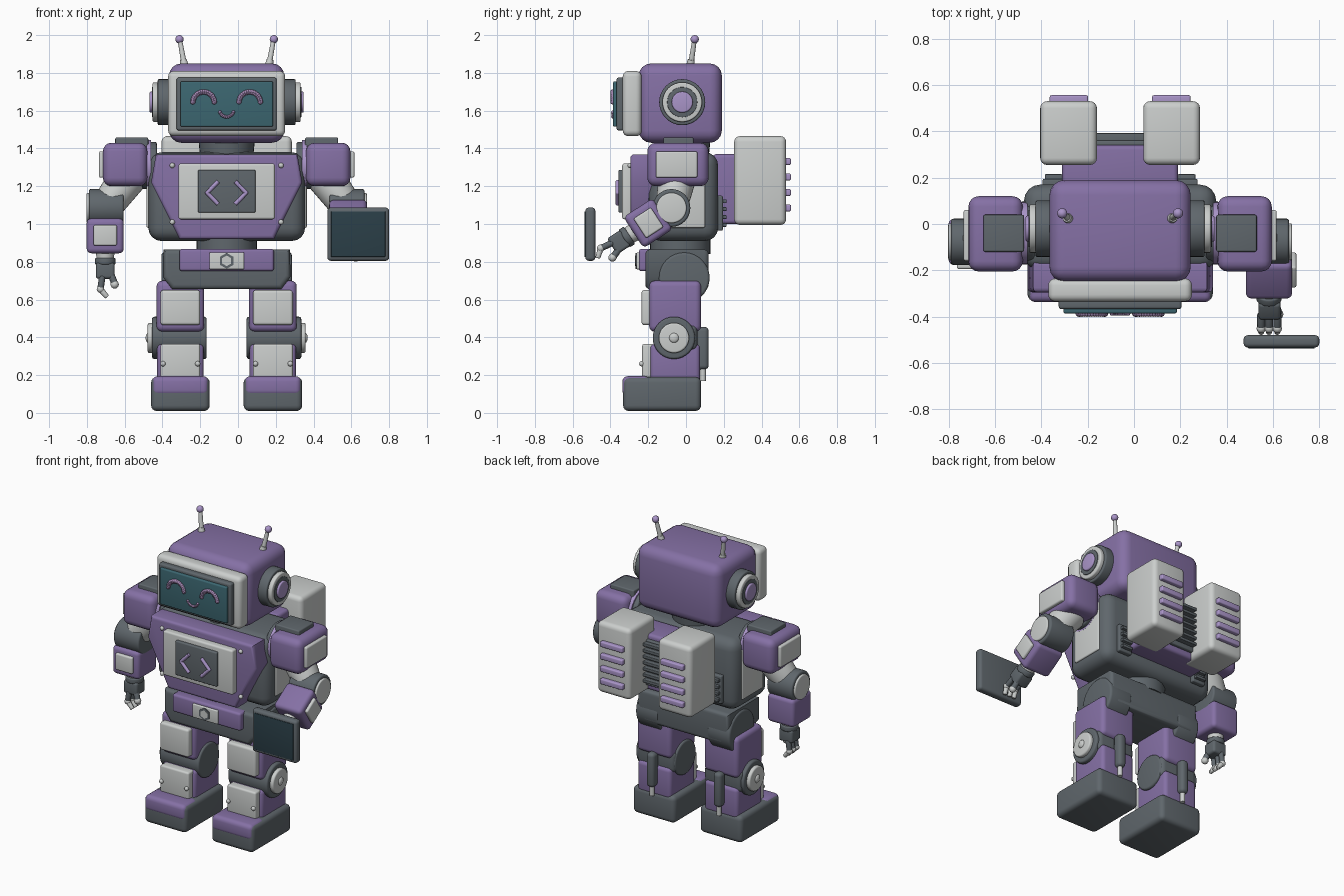
import bpy, bmesh
from math import radians, pi, sin, cos
from mathutils import Matrix, Vector

if "Cube" in bpy.data.objects:
    bpy.data.objects.remove(bpy.data.objects["Cube"])

def material(name, r, g, b):
    m = bpy.data.materials.new(name)
    m.use_nodes = True
    m.diffuse_color = (r, g, b, 1)
    m.node_tree.nodes["Principled BSDF"].inputs["Base Color"].default_value = (r, g, b, 1)
    return m

PURPLE = material("purple", .235, .163, .376)
LILAC = material("lilac", .40, .30, .58)
WHITE = material("off white", .60, .62, .61)
DARK = material("slate grey", .115, .135, .15)
TEAL = material("teal screen", .045, .135, .165)
NAVY = material("dark screen", .024, .05, .065)
PINK = material("pink lilac", .36, .24, .44)

BODY = Matrix.Translation((-.06, 0, 0))  # body centre line

def finish(bm, name, mat, frame):
    bmesh.ops.recalc_face_normals(bm, faces=bm.faces)
    me = bpy.data.meshes.new(name)
    bm.to_mesh(me)
    bm.free()
    for p in me.polygons:
        p.use_smooth = True
    me.set_sharp_from_angle(angle=radians(38))
    me.materials.append(mat)
    ob = bpy.data.objects.new(name, me)
    ob.matrix_world = frame
    bpy.context.collection.objects.link(ob)
    return ob

def round_edges(bm, r, angle=30):
    if r:
        es = [e for e in bm.edges if e.calc_face_angle(0) > radians(angle)]
        bmesh.ops.bevel(bm, geom=es, offset=r, segments=4, profile=.5, affect='EDGES', clamp_overlap=True)

def box(name, mat, x, y, z, r=.01, frame=BODY):
    """Rounded box from (low, high) pairs."""
    bm = bmesh.new()
    bmesh.ops.create_cube(bm, size=1)
    for v in bm.verts:
        v.co = [(a + b) / 2 + c * abs(b - a) for (a, b), c in zip((x, y, z), v.co)]
    round_edges(bm, r)
    return finish(bm, name, mat, frame)

def side(s, a, b):
    return tuple(sorted((s * a, s * b)))

def prism(name, mat, half, y0, y1, r):
    """Symmetric front outline (x, z) extruded along y."""
    pts = half + [(-x, z) for x, z in reversed(half)]
    bm = bmesh.new()
    f = bm.faces.new([bm.verts.new((x, y0, z)) for x, z in pts])
    ext = bmesh.ops.extrude_face_region(bm, geom=[f])
    for v in ext["geom"]:
        if isinstance(v, bmesh.types.BMVert):
            v.co.y = y1
    round_edges(bm, r, 10)
    return finish(bm, name, mat, BODY)

def rod(name, mat, a, b, r, r2=None, bev=0, frame=BODY, n=32):
    """Cylinder or cone between two points."""
    a, b = Vector(a), Vector(b)
    bm = bmesh.new()
    bmesh.ops.create_cone(bm, cap_ends=True, segments=n, radius1=r, radius2=r if r2 is None else r2, depth=(b - a).length)
    round_edges(bm, bev, 50)
    turn = (b - a).to_track_quat('Z', 'Y').to_matrix().to_4x4()
    bm.transform(Matrix.Translation((a + b) / 2) @ turn)
    return finish(bm, name, mat, frame)

def balls(name, mat, centres, r, scale=(1, 1, 1), n=12, frame=BODY):
    bm = bmesh.new()
    for c in centres:
        bmesh.ops.create_uvsphere(bm, u_segments=n, v_segments=n // 2 + 2, radius=r,
                                  matrix=Matrix.Translation(c) @ Matrix.Diagonal((*scale, 1)))
    return finish(bm, name, mat, frame)

def arc(cx, cz, r, a0, a1, n):
    return [(cx + r * cos(radians(a0 + (a1 - a0) * i / n)), -.387,
             cz + r * sin(radians(a0 + (a1 - a0) * i / n))) for i in range(n + 1)]

# Head and face
box("head", PURPLE, (-.305, .305), (-.25, .19), (1.43, 1.85), .065)
box("face_plate", WHITE, (-.31, .31), (-.335, -.235), (1.465, 1.81), .03)
box("screen_frame", DARK, (-.265, .265), (-.368, -.32), (1.495, 1.775), .012)
box("face_screen", TEAL, (-.245, .245), (-.386, -.35), (1.515, 1.755), .008)
for s in (-1, 1):
    balls("eye_arc", PINK, arc(s * .122, 1.642, .057, 5, 175, 16), .014, n=8)
balls("mouth_arc", PINK, arc(0, 1.605, .038, 200, 340, 10), .009, n=8)
rod("neck", DARK, (0, -.02, 1.35), (0, -.02, 1.45), .14, .15)

for s in (-1, 1):
    # Ears
    ear = lambda name, mat, x0, x1, r, b=.008: rod(name, mat, (s * x0, -.02, 1.645), (s * x1, -.02, 1.645), r, bev=b)
    ear("ear_base", DARK, .29, .365, .122)
    ear("ear_ring", WHITE, .36, .392, .105)
    ear("ear_inset", DARK, .38, .396, .08, .003)
    ear("ear_button", LILAC, .385, .408, .056)
    # Antennas
    rod("antenna_socket", WHITE, (s * .222, .023, 1.83), (s * .23, .027, 1.87), .024, .018)
    rod("antenna", WHITE, (s * .224, .025, 1.84), (s * .248, .045, 1.975), .015, .012)
    balls("antenna_tip", LILAC, [(s * .25, .046, 1.978)], .022, n=16)

# Torso
box("torso", DARK, (-.415, .415), (-.2, .17), (.91, 1.38), .07)
prism("chest_plate", PURPLE, [(.375, 1.368), (.4, 1.22), (.25, .92)], -.295, -.16, .02)
box("chest_panel", WHITE, (-.255, .255), (-.338, -.28), (1.025, 1.32), .012)
box("chest_display", DARK, (-.152, .152), (-.357, -.32), (1.06, 1.287), .008)
for s in (-1, 1):
    for z in (1.225, 1.105):
        rod("chest_chevron", LILAC, (s * .045, -.362, z), (s * .103, -.362, 1.165), .011, n=12)
    balls("chevron_corner", LILAC, [(s * .103, -.362, 1.165)], .011)
    balls("chest_bolts", WHITE, [(s * .288, -.296, 1.31), (s * .288, -.296, 1.01)], .014)
    box("torso_side_panel", WHITE, side(s, .40, .424), (-.12, .1), (.98, 1.31), .008)

# Back unit
box("back_plate", PURPLE, (-.25, .25), (.14, .34), (1.0, 1.37), .02)
box("back_grille", DARK, (-.11, .11), (.32, .36), (1.04, 1.34), .008)
for i in range(7):
    z = 1.07 + i * .04
    box("grille_slat", DARK, (-.11, .11), (.35, .392), (z, z + .02), .004)
for s in (-1, 1):
    box("back_pack", WHITE, side(s, .10, .345), (.255, .53), (.995, 1.465), .03)
    for i in range(4):
        z = 1.085 + i * .082
        box("pack_strip", LILAC, side(s, .138, .304), (.51, .556), (z - .018, z + .018), .008)
    box("back_vent", DARK, side(s, .24, .335), (.15, .195), (.965, 1.15), .008)
    for i in range(4):
        z = .985 + i * .042
        box("vent_slat", DARK, side(s, .25, .325), (.18, .215), (z, z + .02), .004)

# Waist and pelvis
rod("waist", DARK, (0, -.03, .84), (0, -.03, .93), .16)
prism("pelvis", DARK, [(.335, .865), (.338, .72), (.29, .655)], -.215, .12, .025)
box("belt", PURPLE, (-.25, .25), (-.25, -.18), (.75, .868), .015)
box("buckle", WHITE, (-.092, .092), (-.262, -.24), (.76, .85), .006)
rod("buckle_hexagon", DARK, (0, -.26, .805), (0, -.268, .805), .042, n=6)
rod("buckle_hexagon_centre", WHITE, (0, -.26, .805), (0, -.27, .805), .028, n=6)

# Legs
for s in (-1, 1):
    def part(name, mat, hw, y, z, r):
        box(name, mat, (s * .245 - hw, s * .245 + hw), y, z, r)
    rod("hip_joint", DARK, (s * .18, -.01, .715), (s * .345, -.01, .715), .135, bev=.015)
    part("thigh", PURPLE, .126, (-.195, .08), (.43, .70), .03)
    part("thigh_pad", WHITE, .105, (-.235, -.17), (.465, .65), .015)
    rod("knee", DARK, (s * .106, -.064, .397), (s * .395, -.064, .397), .112, bev=.012)
    part("knee_block", DARK, .136, (-.16, .06), (.33, .47), .03)
    rod("knee_cap", WHITE, (s * .38, -.064, .397), (s * .418, -.064, .397), .08, bev=.01)
    balls("knee_bolt", WHITE, [(s * .416, -.064, .397)], .026, (.5, 1, 1), 16)
    part("shin", PURPLE, .123, (-.19, .075), (.16, .365), .025)
    part("shin_pad", WHITE, .105, (-.232, -.17), (.185, .365), .012)
    balls("shin_bolts", WHITE, [(s * .245 + d, -.234, .26) for d in (-.092, .092)], .014)
    part("calf_piston", DARK, .028, (.055, .12), (.23, .455), .022)
    rod("calf_rod", WHITE, (s * .245, .09, .17), (s * .245, .09, .26), .015)
    part("foot", DARK, .155, (-.333, .08), (.01, .19), .03)
    part("toe_cap", PURPLE, .149, (-.337, -.19), (.092, .194), .028)

# Arms, the left one bent forward and turned outward
poses = {-1: Matrix(), 1: Matrix.Rotation(radians(-57), 4, 'X') @ Matrix.Rotation(pi / 2, 4, 'Z')}
for s, pose in poses.items():
    rod("shoulder_joint", DARK, (s * .37, -.04, 1.31), (s * .45, -.04, 1.31), .125, bev=.01)
    rod("shoulder_ring", LILAC, (s * .40, -.04, 1.31), (s * .425, -.04, 1.31), .135)
    box("shoulder", PURPLE, side(s, .42, .655), (-.205, .12), (1.2, 1.43), .045)
    box("shoulder_cap", DARK, side(s, .415, .59), (-.12, .04), (1.3, 1.458), .008)
    box("shoulder_plate", WHITE, side(s, .64, .676), (-.16, .06), (1.245, 1.385), .01)
    rod("upper_arm", WHITE, (s * .52, -.045, 1.25), (s * .63, -.075, 1.1), .1, .085, .01)
    rod("elbow", DARK, (s * .545, -.077, 1.085), (s * .73, -.077, 1.085), .1, bev=.012)
    rod("elbow_cap", WHITE, (s * .71, -.077, 1.085), (s * .742, -.077, 1.085), .08, bev=.008)

    # Forearm hangs down -z from the elbow
    F = BODY @ Matrix.Translation((s * .643, -.077, 1.085)) @ pose
    box("forearm", PURPLE, (-.098, .098), (-.1, .1), (-.24, -.055), .025, F)
    box("forearm_pad", WHITE, (-.062, .062), (-.118, -.08), (-.2, -.09), .01, F)
    rod("wrist", WHITE, (0, 0, -.23), (0, 0, -.275), .05, .045, 0, F)
    rod("wrist_cuff", DARK, (0, 0, -.265), (0, 0, -.3), .055, bev=.008, frame=F)
    box("palm", DARK, (-.05, .05), (-.05, .045), (-.375, -.29), .015, F)
    for y in (-.036, 0, .034):
        rod("finger", DARK, (-.015, y, -.36), (-.025, y, -.43), .017, bev=.005, frame=F, n=12)
        balls("finger_knuckle", WHITE, [(-.025, y, -.43)], .02, frame=F)
        rod("fingertip", WHITE, (-.025, y, -.43), (.01, y, -.472), .016, .013, .004, F, 12)
    rod("thumb", DARK, (.03, -.03, -.35), (.05, -.04, -.4), .018, bev=.005, frame=F, n=12)
    balls("thumb_tip", WHITE, [(.05, -.04, -.405)], .022, frame=F)

# Tablet in the left hand
box("tablet", DARK, (.533, .86), (-.533, -.48), (.805, 1.087), .018)
box("tablet_screen", NAVY, (.553, .84), (-.537, -.529), (.826, 1.066), .002)
